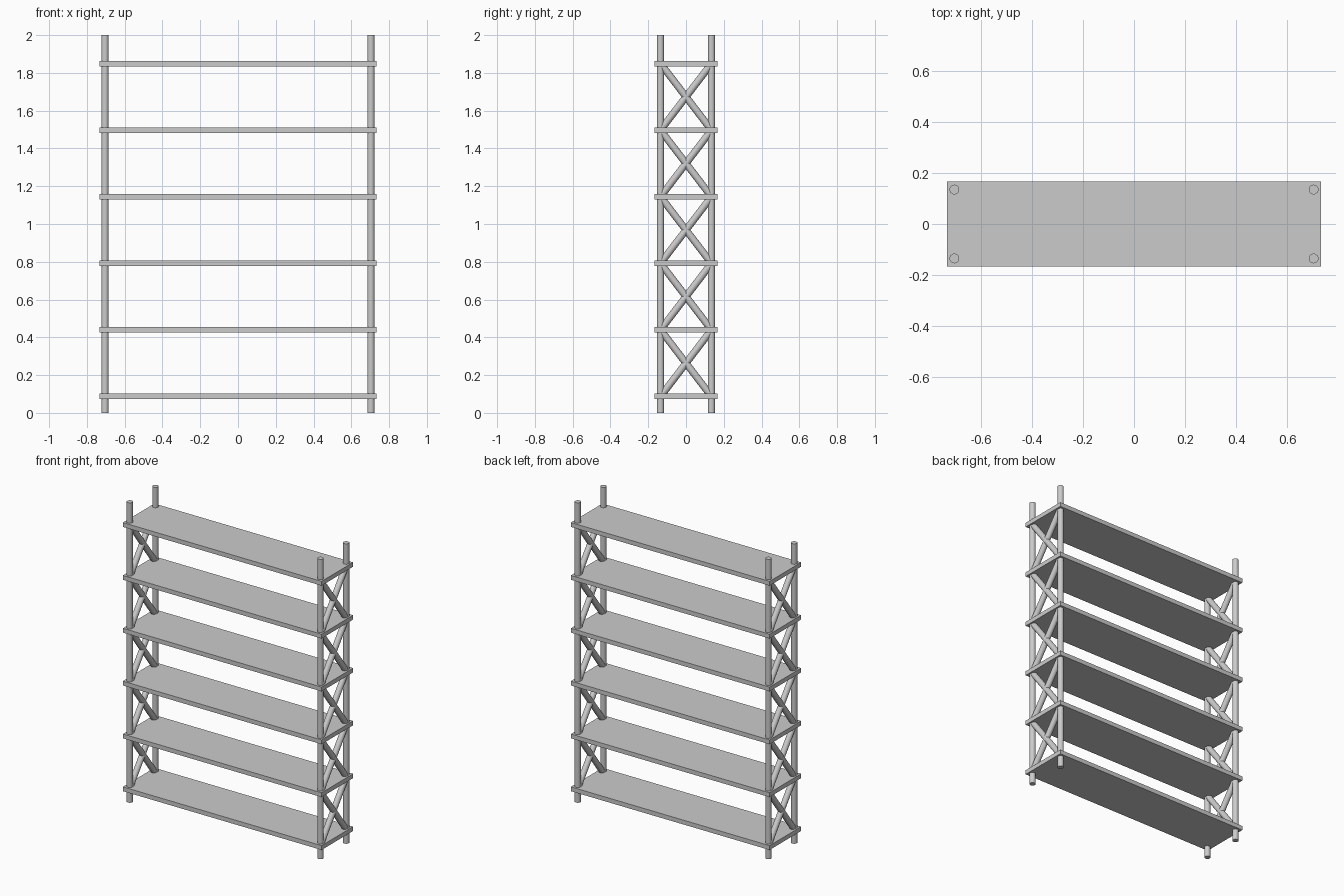
import bpy, math
from mathutils import Vector

if "Cube" in bpy.data.objects:
    bpy.data.objects.remove(bpy.data.objects["Cube"])

POST_X, POST_Y, R = 0.704, 0.135, 0.019
LEVELS = [0.087 + 0.3525 * i for i in range(6)]


def rod(name, a, b, radius=R):
    a, b = Vector(a), Vector(b)
    d = b - a
    bpy.ops.mesh.primitive_cylinder_add(vertices=32, radius=radius, depth=d.length,
                                        location=(a + b) / 2)
    o = bpy.context.object
    o.name = name
    o.rotation_euler = d.to_track_quat('Z', 'Y').to_euler()
    bpy.ops.object.shade_smooth_by_angle(angle=math.radians(40))


# Shelves
for i, z in enumerate(LEVELS):
    bpy.ops.mesh.primitive_cube_add(size=1, location=(0, 0, z))
    o = bpy.context.object
    o.name = f"shelf_{i + 1}"
    o.scale = (1.466, 0.332, 0.029)

for side, x in (("left", -POST_X), ("right", POST_X)):
    # Upright posts
    for face, y in (("front", -POST_Y), ("back", POST_Y)):
        rod(f"{side}_{face}_post", (x, y, 0), (x, y, 2))
    # Crossed braces in each bay
    for i, (low, high) in enumerate(zip(LEVELS, LEVELS[1:])):
        for label, s in (("rising", 1), ("falling", -1)):
            rod(f"{side}_{label}_brace_{i + 1}",
                (x, -s * POST_Y, low), (x, s * POST_Y, high))
